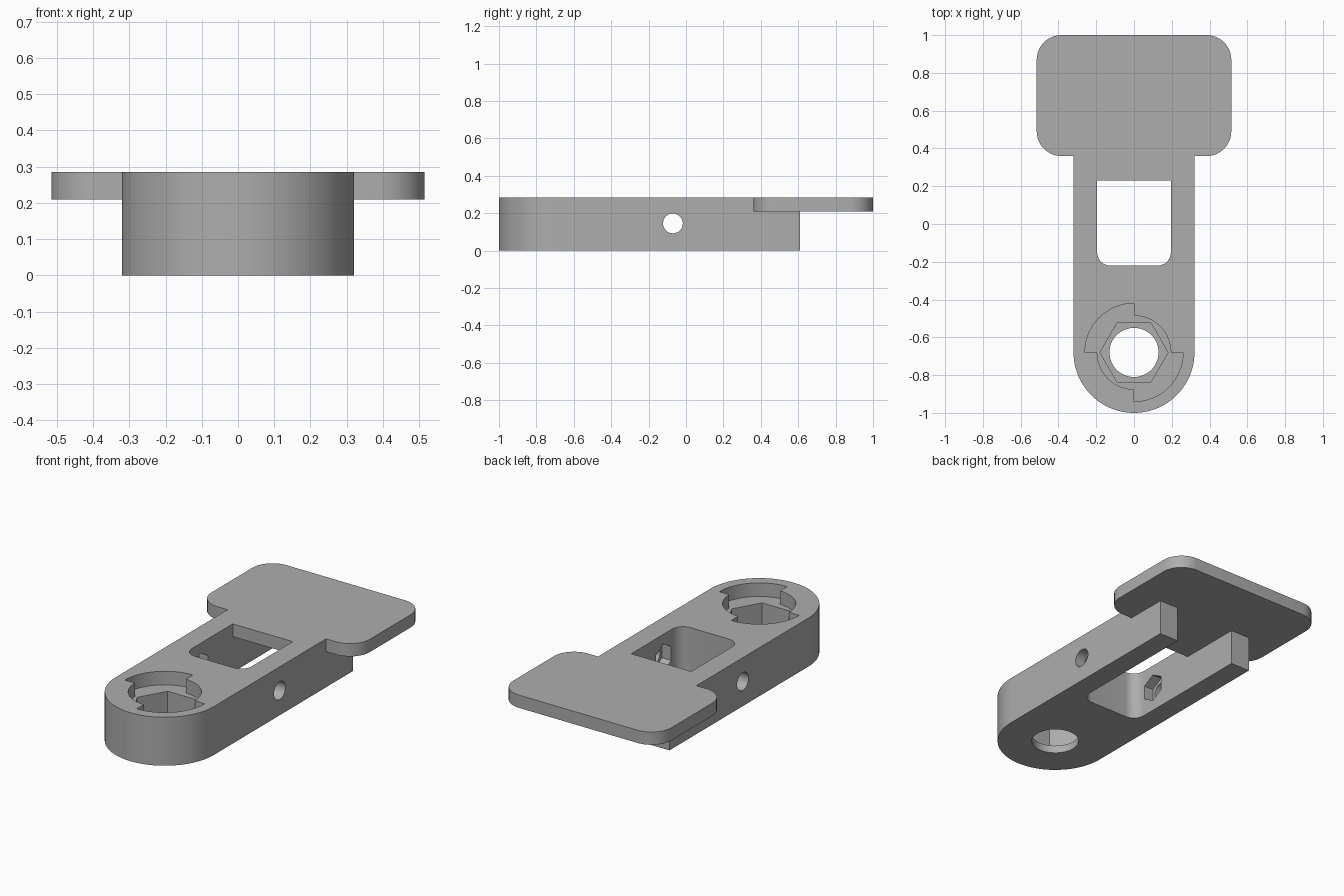
import bpy, bmesh
from math import sin, cos, pi, radians
from mathutils import Matrix

cube = bpy.data.objects.get("Cube")
if cube:
    bpy.data.objects.remove(cube, do_unlink=True)

grey = bpy.data.materials.new("plain grey")
grey.use_nodes = True
colour = (0.42, 0.42, 0.42, 1)
grey.diffuse_color = colour
grey.node_tree.nodes["Principled BSDF"].inputs["Base Color"].default_value = colour

TOP, PLATE_Z = 0.285, 0.21
PIVOT_Y = -0.68


def arc(cx, cy, r, start, end, steps=16):
    """Points along an arc, angles in degrees."""
    angles = [radians(start + (end - start) * i / steps) for i in range(steps + 1)]
    return [(cx + r * cos(a), cy + r * sin(a)) for a in angles]


def rounded_box(x, y0, y1, r_front, r_back):
    """Rectangle symmetric in x with rounded front and back corners."""
    pts = []
    for sx, y, r, start in ((1, y0, r_front, -90), (1, y1, r_back, 0),
                            (-1, y1, r_back, 90), (-1, y0, r_front, 180)):
        if r:
            cy = y + r if y == y0 else y - r
            pts += arc(sx * (x - r), cy, r, start, start + 90, 12)
        else:
            pts.append((sx * x, y))
    return pts


def prism(name, outline, z0, z1, matrix=None):
    """Solid made by extruding a flat outline from z0 to z1."""
    bm = bmesh.new()
    face = bm.faces.new([bm.verts.new((x, y, z0)) for x, y in outline])
    ext = bmesh.ops.extrude_face_region(bm, geom=[face])
    verts = [g for g in ext["geom"] if isinstance(g, bmesh.types.BMVert)]
    bmesh.ops.translate(bm, verts=verts, vec=(0, 0, z1 - z0))
    bmesh.ops.recalc_face_normals(bm, faces=bm.faces)
    if matrix:
        bm.transform(matrix)
    mesh = bpy.data.meshes.new(name)
    bm.to_mesh(mesh)
    bm.free()
    mesh.materials.append(grey)
    obj = bpy.data.objects.new(name, mesh)
    bpy.context.collection.objects.link(obj)
    return obj


def combine(target, tool, operation):
    """Apply a boolean and discard the tool."""
    tool.hide_render = True
    bpy.ops.object.select_all(action="DESELECT")
    bpy.context.view_layer.objects.active = target
    target.select_set(True)
    mod = target.modifiers.new(operation, "BOOLEAN")
    mod.operation, mod.solver, mod.object = operation, "EXACT", tool
    bpy.ops.object.modifier_apply(modifier=mod.name)
    bpy.data.objects.remove(tool, do_unlink=True)


# Arm with a round front end, and the wide plate at the back
arm = prism("clamp_arm", arc(0, PIVOT_Y, 0.32, 180, 360, 48) + [(0.32, 0.61), (-0.32, 0.61)], 0, TOP)

# Fork slot open at the back below the plate, and the window above it
combine(arm, prism("fork_slot", rounded_box(0.195, -0.22, 0.8, 0.07, 0), -0.1, PLATE_Z), "DIFFERENCE")
combine(arm, prism("window", rounded_box(0.195, -0.22, 0.23, 0.07, 0), -0.1, 0.4), "DIFFERENCE")
plate = prism("end_plate", rounded_box(0.515, 0.36, 1.0, 0.13, 0.13), PLATE_Z, TOP)
combine(arm, plate, "UNION")

# Twist-lock recess: alternate quadrants are wider
lock = []
for i, r in enumerate((0.195, 0.26, 0.195, 0.26)):
    lock += arc(0, PIVOT_Y, r, i * 90, i * 90 + 90)
combine(arm, prism("lock_recess", lock, 0.205, 0.4), "DIFFERENCE")

# Hexagonal pocket and round through hole
combine(arm, prism("hex_pocket", arc(0, PIVOT_Y, 0.18, 0, 300, 5), 0.045, 0.4), "DIFFERENCE")
combine(arm, prism("pivot_hole", arc(0, PIVOT_Y, 0.13, 0, 352.5, 47), -0.1, 0.4), "DIFFERENCE")

# Cross bolt hole with a nut pocket in each inner wall
across = Matrix.Translation((0, -0.07, 0.145)) @ Matrix.Rotation(pi / 2, 4, "Y")
combine(arm, prism("bolt_hole", arc(0, 0, 0.053, 0, 348.75, 31), -0.5, 0.5, across), "DIFFERENCE")
combine(arm, prism("nut_pockets", arc(0, 0, 0.082, 0, 300, 5), -0.255, 0.255, across), "DIFFERENCE")

bpy.ops.object.shade_smooth_by_angle(angle=radians(30))
